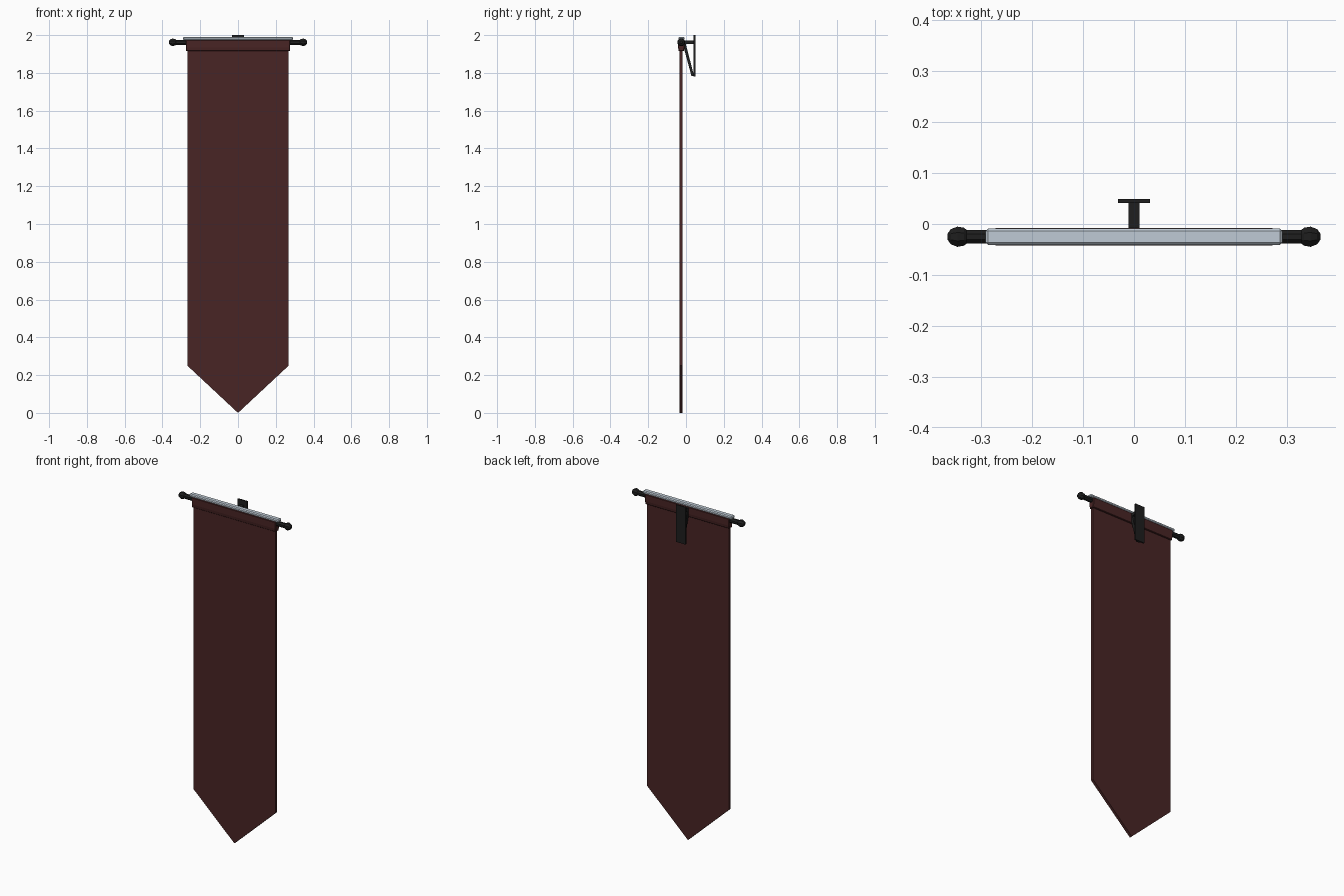
import bpy, bmesh, math
from mathutils import Vector

cube = bpy.data.objects.get("Cube")
if cube:
    bpy.data.objects.remove(cube, do_unlink=True)


def material(name, rgb):
    m = bpy.data.materials.new(name)
    m.use_nodes = True
    m.diffuse_color = (*rgb, 1)
    bsdf = m.node_tree.nodes["Principled BSDF"]
    bsdf.inputs["Base Color"].default_value = (*rgb, 1)
    bsdf.inputs["Roughness"].default_value = 0.8
    return m


CLOTH = material("dark red cloth", (0.066, 0.018, 0.018))
IRON = material("black iron", (0.013, 0.013, 0.013))
SNOW = material("pale snow", (0.52, 0.59, 0.66))
ROD_Y, ROD_Z = -0.025, 1.962


def finish(name, bm, mat, bevel=0):
    bmesh.ops.recalc_face_normals(bm, faces=bm.faces)
    mesh = bpy.data.meshes.new(name)
    bm.to_mesh(mesh)
    bm.free()
    mesh.materials.append(mat)
    obj = bpy.data.objects.new(name, mesh)
    bpy.context.collection.objects.link(obj)
    if bevel:
        mod = obj.modifiers.new("Bevel", "BEVEL")
        mod.width, mod.segments = bevel, 1
    return obj


def prism(name, outline, offset, mat, bevel=0):
    """Extrude a closed outline along an offset."""
    bm = bmesh.new()
    face = bm.faces.new([bm.verts.new(p) for p in outline])
    out = bmesh.ops.extrude_face_region(bm, geom=[face])
    moved = [g for g in out["geom"] if isinstance(g, bmesh.types.BMVert)]
    bmesh.ops.translate(bm, verts=moved, vec=Vector(offset))
    return finish(name, bm, mat, bevel)


def side_prism(name, yz, half, mat, bevel=0):
    return prism(name, [(-half, y, z) for y, z in yz], (2 * half, 0, 0), mat, bevel)


def rect(y0, y1, z0, z1):
    return [(y0, z0), (y1, z0), (y1, z1), (y0, z1)]


def lathe_x(name, profile, sides, mat):
    """Revolve (x, radius) points around the rod axis."""
    bm = bmesh.new()
    rings = []
    for x, r in profile:
        angles = [2 * math.pi * (i + 0.5) / sides for i in range(sides)]
        rings.append([bm.verts.new((x, ROD_Y + r * math.cos(a), ROD_Z + r * math.sin(a)))
                      for a in angles])
    for a, b in zip(rings, rings[1:]):
        for i in range(sides):
            j = (i + 1) % sides
            bm.faces.new((a[i], a[j], b[j], b[i]))
    bm.faces.new(rings[0])
    bm.faces.new(rings[-1])
    return finish(name, bm, mat)


# Hanging cloth with a pointed tail
half = 0.268
prism("banner_cloth",
      [(x, -0.034, z) for x, z in ((-half, 1.94), (-half, 0.25), (0, 0), (half, 0.25), (half, 1.94))],
      (0, 0.016, 0), CLOTH)

# Folded sleeve around the rod
side_prism("rod_sleeve",
           [(-0.039, 1.915), (-0.011, 1.915), (-0.008, 1.935), (-0.008, 1.975),
            (-0.042, 1.975), (-0.042, 1.935)], 0.275, CLOTH, 0.003)

# Rod and faceted end knobs
lathe_x("hanging_rod", [(-0.34, 0.0145), (0.34, 0.0145)], 8, IRON)
for side, sx in (("left", 1), ("right", -1)):
    knob = ((0.326, 0.012), (0.334, 0.019), (0.347, 0.0215), (0.36, 0.016), (0.366, 0.007))
    lathe_x(side + "_rod_knob", [(sx * x, r) for x, r in knob], 8, IRON)

# Snow lying along the top
side_prism("snow_strip", rect(-0.041, -0.009, 1.973, 1.991), 0.292, SNOW, 0.005)

# Wall bracket: plate, arm and slanted brace
side_prism("wall_plate", rect(0.041, 0.049, 1.78, 2.0), 0.031, IRON)
side_prism("bracket_arm", rect(-0.025, 0.043, 1.954, 1.972), 0.0105, IRON)
side_prism("bracket_brace",
           [(-0.018, 1.956), (0.029, 1.783), (0.043, 1.783), (-0.002, 1.956)], 0.0105, IRON)
